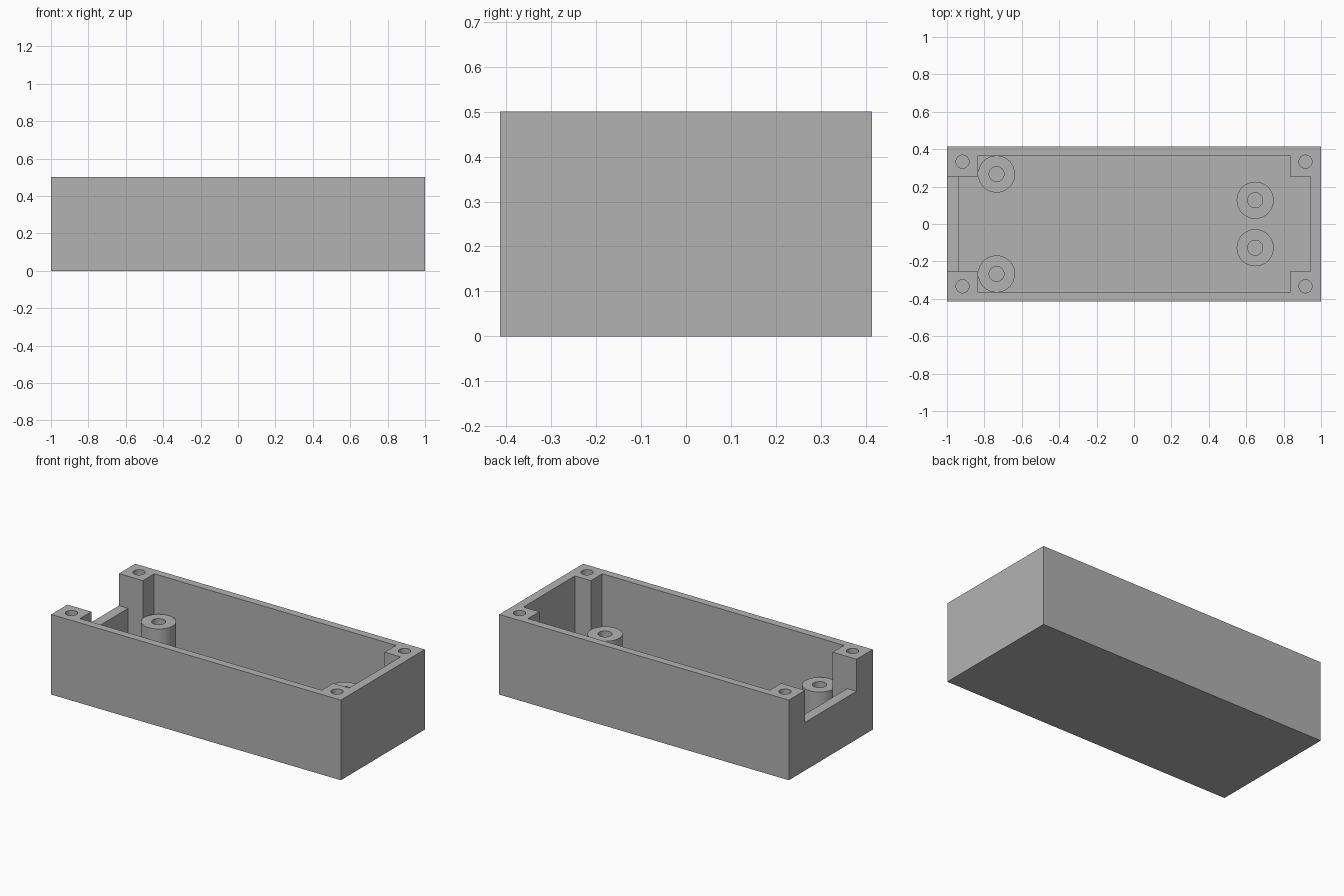
import bpy
import bmesh
from mathutils import Matrix

if "Cube" in bpy.data.objects:
    bpy.data.objects.remove(bpy.data.objects["Cube"], do_unlink=True)

LENGTH, WIDTH, HEIGHT = 2.0, 0.828, 0.5
FLOOR = 0.055
SIDES = 48

grey = bpy.data.materials.new("plain grey")
grey.use_nodes = True
colour = (0.448, 0.448, 0.448, 1)
grey.diffuse_color = colour
grey.node_tree.nodes["Principled BSDF"].inputs["Base Color"].default_value = colour


def make_object(name, bm):
    mesh = bpy.data.meshes.new(name)
    bm.to_mesh(mesh)
    bm.free()
    mesh.materials.append(grey)
    obj = bpy.data.objects.new(name, mesh)
    bpy.context.collection.objects.link(obj)
    return obj


def block(name, x0, x1, half_y, z0, z1):
    bm = bmesh.new()
    place = Matrix.Translation(((x0 + x1) / 2, 0, (z0 + z1) / 2))
    size = Matrix.Diagonal((x1 - x0, 2 * half_y, z1 - z0, 1))
    bmesh.ops.create_cube(bm, size=1, matrix=place @ size)
    return make_object(name, bm)


def cylinder(name, x, y, radius, z0, z1):
    bm = bmesh.new()
    bmesh.ops.create_cone(bm, cap_ends=True, segments=SIDES, radius1=radius,
                          radius2=radius, depth=z1 - z0,
                          matrix=Matrix.Translation((x, y, (z0 + z1) / 2)))
    return make_object(name, bm)


def cut(target, cutter):
    mod = target.modifiers.new("cut", "BOOLEAN")
    mod.operation = "DIFFERENCE"
    mod.solver = "EXACT"
    mod.object = cutter
    bpy.context.view_layer.objects.active = target
    bpy.ops.object.modifier_apply(modifier=mod.name)
    bpy.data.objects.remove(cutter, do_unlink=True)


def shade(obj):
    bpy.ops.object.select_all(action="DESELECT")
    obj.select_set(True)
    bpy.context.view_layer.objects.active = obj
    bpy.ops.object.shade_smooth_by_angle()


# Open case: long cavity, end recesses between corner posts, notched end wall
case = block("case", -LENGTH / 2, LENGTH / 2, WIDTH / 2, 0, HEIGHT)
cut(case, block("cavity", -0.835, 0.835, 0.366, FLOOR, 0.7))
cut(case, block("end_recess", -0.936, 0.945, 0.254, FLOOR, 0.7))
cut(case, block("end_notch", -1.1, -0.9, 0.254, 0.3, 0.7))

# Screw holes in the corner posts
for x in (-0.917, 0.917):
    for y in (-0.333, 0.333):
        cut(case, cylinder("screw_hole", x, y, 0.035, 0.2, 0.7))
shade(case)

# Mounting standoffs with bored centres
for end, x, y in (("right", -0.735, 0.267), ("left", 0.648, 0.127)):
    for side, sign in (("front", -1), ("back", 1)):
        post = cylinder(f"standoff_{end}_{side}", x, sign * y, 0.099, FLOOR - 0.01, 0.266)
        cut(post, cylinder("bore", x, sign * y, 0.04, FLOOR, 0.4))
        shade(post)
